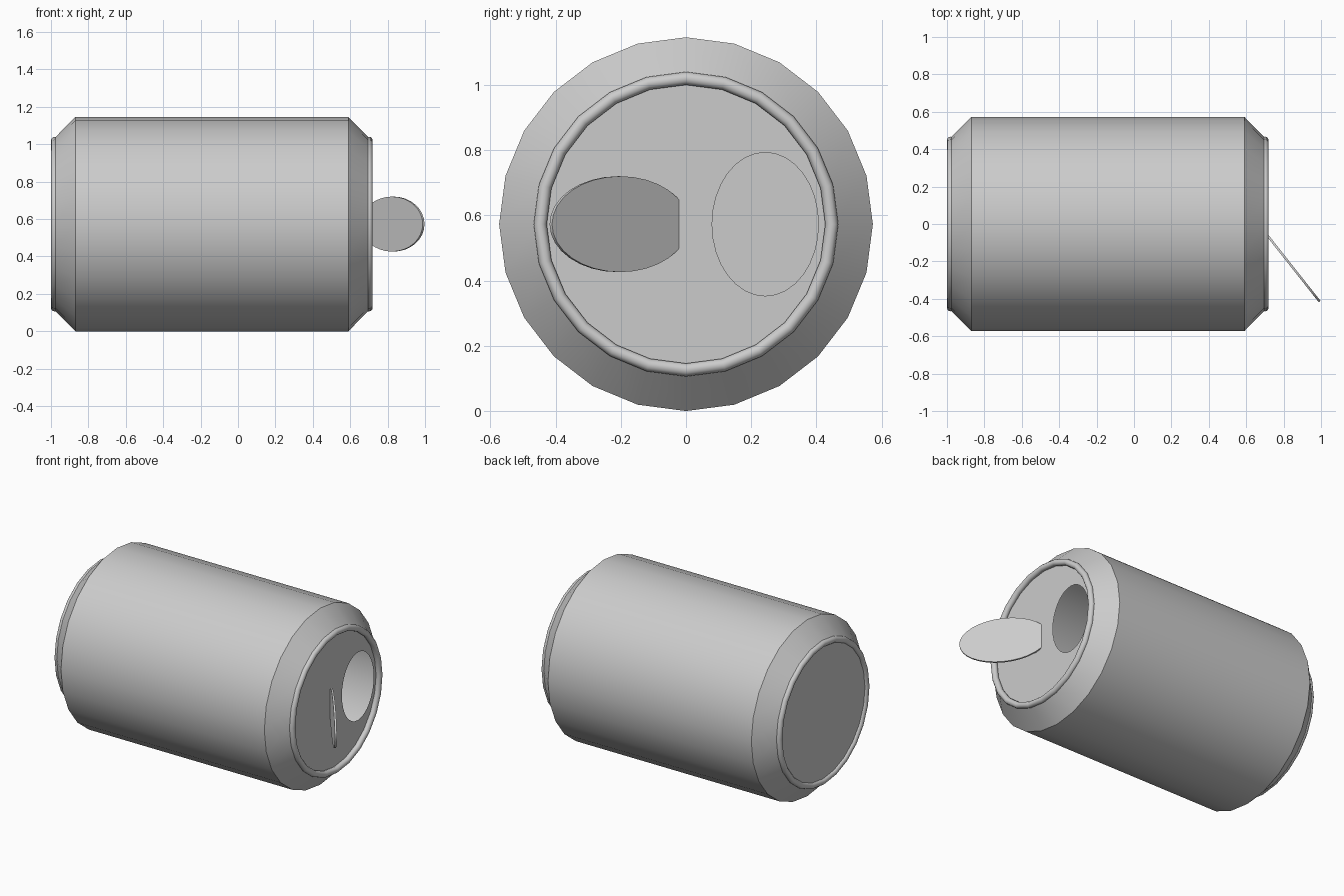
import bpy, bmesh, math
from mathutils import Vector

if "Cube" in bpy.data.objects:
    bpy.data.objects.remove(bpy.data.objects["Cube"])

CZ = 0.573      # height of the can axis, which runs along x
SIDES = 24

metal = bpy.data.materials.new("grey_metal")
metal.diffuse_color = (0.6, 0.6, 0.6, 1)
metal.use_nodes = True
metal.node_tree.nodes["Principled BSDF"].inputs["Base Color"].default_value = metal.diffuse_color


def finish(name, bm, recalc=True):
    if recalc:
        bmesh.ops.recalc_face_normals(bm, faces=bm.faces[:])
    me = bpy.data.meshes.new(name)
    bm.to_mesh(me)
    bm.free()
    me.materials.append(metal)
    ob = bpy.data.objects.new(name, me)
    bpy.context.collection.objects.link(ob)
    bpy.ops.object.select_all(action='DESELECT')
    ob.select_set(True)
    bpy.context.view_layer.objects.active = ob
    bpy.ops.object.shade_smooth_by_angle(angle=math.radians(35))
    return ob


def ring(bm, x, ry, rz, n, y=0.0):
    """Ellipse of vertices facing x, starting at the top."""
    return [bm.verts.new((x, y + ry * math.sin(2 * math.pi * i / n),
                          CZ + rz * math.cos(2 * math.pi * i / n))) for i in range(n)]


def lathe(name, profile, closed=False):
    """Turn (x, radius) points around the can axis."""
    bm = bmesh.new()
    rings = [ring(bm, x, r, r, SIDES) for x, r in profile]
    pairs = list(zip(rings, rings[1:]))
    if closed:
        pairs.append((rings[-1], rings[0]))
    for a, b in pairs:
        for i in range(SIDES):
            j = (i + 1) % SIDES
            bm.faces.new((a[i], b[i], b[j], a[j]))
    return finish(name, bm)


# can wall with sloped shoulders
lathe("can_body", [(-0.977, 0.464), (-0.87, 0.573), (0.59, 0.573), (0.697, 0.464)])

# rounded rims at both ends
for name, x in (("bottom_rim", -0.98), ("top_rim", 0.70)):
    lathe(name, [(x + 0.02 * math.cos(math.pi * k / 6),
                  0.447 + 0.02 * math.sin(math.pi * k / 6)) for k in range(12)], True)

# bottom plate
bm = bmesh.new()
bm.faces.new(ring(bm, -0.985, 0.447, 0.447, SIDES)).normal_update()
for f in bm.faces:
    if f.normal.x > 0:
        f.normal_flip()
finish("bottom_plate", bm, False)

# lid with an oval drinking hole
bm = bmesh.new()
for vs in (ring(bm, 0.69, 0.447, 0.447, SIDES), ring(bm, 0.69, 0.163, 0.22, 32, 0.243)):
    for i in range(len(vs)):
        bm.edges.new((vs[i - 1], vs[i]))
bmesh.ops.triangle_fill(bm, use_beauty=True, edges=bm.edges[:], normal=(1, 0, 0))
bm.normal_update()
for f in bm.faces:
    if f.normal.x < 0:
        f.normal_flip()
finish("lid", bm, False)

# oval pull tab, tilted outward through the lid
bm = bmesh.new()
along = Vector((0.62, -0.785, 0)).normalized()
across = Vector((0.785, 0.62, 0)).normalized()
centre = Vector((0.827, -0.205, CZ))
loops = []
for side in (-0.006, 0.006):
    loops.append([bm.verts.new(centre + across * side
                               + along * 0.267 * math.cos(2 * math.pi * i / 32)
                               + Vector((0, 0, 0.147 * math.sin(2 * math.pi * i / 32))))
                  for i in range(32)])
a, b = loops
bm.faces.new(a)
bm.faces.new(b)
for i in range(32):
    bm.faces.new((a[i - 1], a[i], b[i], b[i - 1]))
finish("pull_tab", bm)
